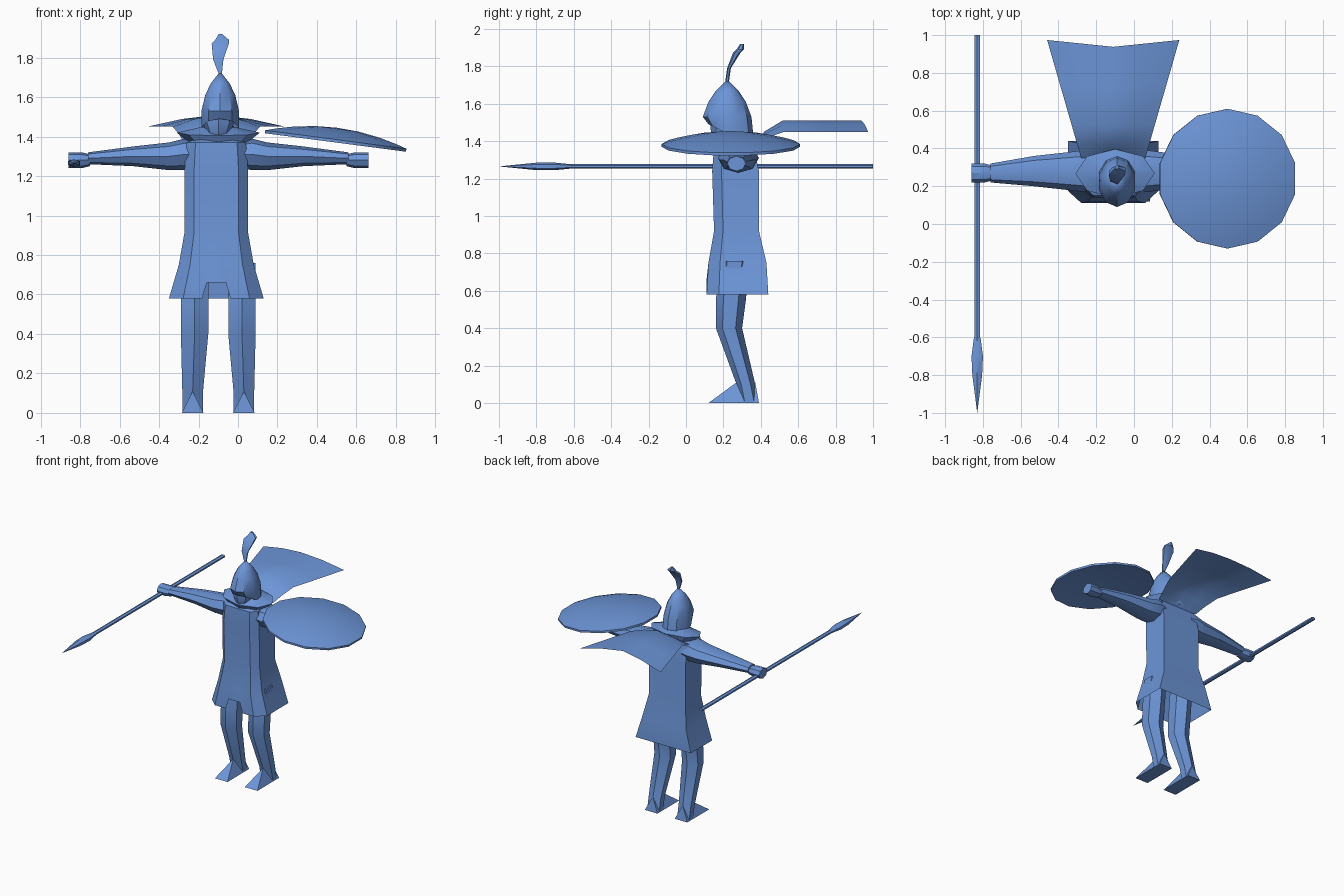
import bpy, bmesh
from math import cos, sin, pi, radians

cube = bpy.data.objects.get("Cube")
if cube:
    bpy.data.objects.remove(cube, do_unlink=True)

centre = -.1      # x of the figure's middle plane

# The single colour
colour = (.15, .3, .68, 1)
blue = bpy.data.materials.new("plain_blue")
blue.use_nodes = True
blue.diffuse_color = colour
blue.node_tree.nodes["Principled BSDF"].inputs["Base Color"].default_value = colour


def finish(name, bm, origin, rotation=(0, 0, 0), mirror=False):
    """Turn a bmesh into a shaded, coloured object, optionally mirrored left to right."""
    bmesh.ops.remove_doubles(bm, verts=bm.verts, dist=.0005)
    bmesh.ops.recalc_face_normals(bm, faces=bm.faces)
    mesh = bpy.data.meshes.new(name)
    bm.to_mesh(mesh)
    bm.free()
    mesh.materials.append(blue)
    part = bpy.data.objects.new(name, mesh)
    part.location = origin
    part.rotation_euler = rotation
    bpy.context.collection.objects.link(part)
    bpy.ops.object.select_all(action='DESELECT')
    part.select_set(True)
    bpy.context.view_layer.objects.active = part
    bpy.ops.object.shade_smooth_by_angle(angle=radians(35))
    if mirror:
        part.modifiers.new("both_sides", 'MIRROR').use_axis = (True, False, False)


def skin(rows, closed=True, caps=(True, True)):
    """Skin equal-length rows of points into a bmesh."""
    bm = bmesh.new()
    rows = [[bm.verts.new(point) for point in row] for row in rows]
    count = len(rows[0])
    for lower, upper in zip(rows, rows[1:]):
        for i in range(count if closed else count - 1):
            j = (i + 1) % count
            bm.faces.new((lower[i], lower[j], upper[j], upper[i]))
    for row, wanted in zip((rows[0], rows[-1]), caps):
        if wanted:
            bm.faces.new(row)
    return bm


def oval(axis, sides, along, ru, rv, cu=0, cv=0, lift=0):
    """Ring square to an axis; lift raises its front edge."""
    points = []
    for i in range(sides):
        angle = pi / 2 + 2 * pi * i / sides
        u, v = cu + ru * cos(angle), cv + rv * sin(angle)
        rise = lift * max(0, -sin(angle))
        points.append({'x': (along, u, v), 'y': (u, along, v),
                       'z': (u, v, along + rise)}[axis])
    return points


def tube(name, origin, axis, sides, stations, caps=(True, True), **options):
    """Each station is: distance along, two radii, then optional centre offsets."""
    rows = [oval(axis, sides, *station) for station in stations]
    finish(name, skin(rows, caps=caps), origin, **options)


# Tunic: boxy trunk, flared open skirt, notch in the front hem
half_outline = [(0, 0), (.2, 0), (.3, 0), (.7, 0), (1, .2), (1, 1), (.5, 1), (0, 1)]
outline = half_outline + [(-u, v) for u, v in half_outline[-2:0:-1]]


def tunic_section(z, width, front, back, notch=0):
    return [(u * width, front + v * (back - front),
             z + (notch if abs(u) < .25 and v == 0 else 0)) for u, v in outline]


tunic = [tunic_section(.58, .24, .11, .44, notch=.08),
         tunic_section(.75, .19, .12, .43),
         tunic_section(.92, .16, .15, .39),
         tunic_section(1.24, .16, .14, .39),
         tunic_section(1.37, .15, .15, .36),
         tunic_section(1.4, .08, .2, .3)]
finish("tunic", skin(tunic, caps=(False, True)), (centre - .01, 0, 0))

# Bent legs and wedge feet
hips = (centre, .25, 0)
tube("legs", hips, 'z', 6, [
    (.76, .08, .08, .12, .01), (.55, .08, .08, .12, -.01), (.4, .08, .07, .12, -.02),
    (.1, .06, .05, .13, .07), (0, .06, .05, .13, .09)], mirror=True)

feet = bmesh.new()
ankle = .13
for y in (-.13, .14):
    for side in (-1, 1):
        feet.verts.new((ankle + side * .055, y, 0))
for y in (.02, .12):
    feet.verts.new((ankle, y, .11))
bmesh.ops.convex_hull(feet, input=feet.verts)
finish("feet", feet, hips, mirror=True)

# Outstretched arms and fists
tube("arms", (centre, .28, 1.3), 'x', 8, [
    (.12, .1, .07, 0, .01), (.17, .11, .08, 0, .01), (.25, .1, .07),
    (.43, .08, .05), (.66, .05, .03, -.01, -.01)], mirror=True)
tube("fists", (centre, .27, 1.28), 'x', 8, [
    (.65, .04, .03), (.69, .05, .04), (.76, .05, .04)], mirror=True)

# Flared collar, head and pointed helmet
tube("collar", (centre, .27, 1.4), 'z', 8, [
    (-.03, .15, .11), (.02, .21, .13), (.05, .08, .06)],
    caps=(False, False), rotation=(.12, 0, 0))
tube("head", (centre, .23, 1.36), 'z', 8, [
    (0, .06, .06), (.06, .06, .09), (.11, .08, .1), (.2, .08, .09)])
crown = centre + .01
tube("helmet", (crown, .22, 1.43), 'z', 10, [
    (0, .1, .12, 0, .02, .06), (.1, .1, .13), (.18, .08, .1), (.24, .05, .06),
    (.3, 0, 0)], caps=(False, True))
tube("helmet_plume", (crown, .22, 1.72), 'z', 6, [
    (0, .01, .01), (.07, .03, .01, -.01, .01), (.15, .05, .02, 0, .05),
    (.17, .04, .02, .01, .07), (.2, .01, .01, 0, .08)])

# Cape blown out behind, arched along its middle and widening to its hem
cape = []
for y in (0, .07, .17, .38, .6):
    width = .17 + .3 * y
    middle, edge = min(.13, 1.3 * y - .02), min(.07, .5 * y)
    cape.append([(across * width, y * (.98 + .06 * abs(across)),
                  middle + (edge - middle) * abs(across) ** 1.5)
                 for across in (-1, -.5, 0, .5, 1)])
finish("cape", skin(cape, closed=False, caps=(False, False)), (centre - .01, .35, 1.38))

# Spear held level in the right fist
grip = (-.83, 0, 1.265)
tube("spear_shaft", grip, 'y', 6, [(y, .018, .012) for y in (-.66, 1)])
tube("spear_head", grip, 'y', 6, [
    (-.6, .02, .01), (-.7, .035, .02), (-.8, .03, .02), (-.9, .015, .01), (-1, 0, 0)])

# Shallow domed shield lying over the left forearm
reach = .37
steps = (0, .3, .6, .85, 1)


def dome(height, base, share):
    return (base + height * (1 - share ** 2), reach * share, reach * share)


tube("shield", (.495, .24, 1.38), 'z', 14,
     [dome(.03, -.01, share) for share in steps]
     + [dome(.06, .005, share) for share in reversed(steps)], rotation=(0, .13, 0))
